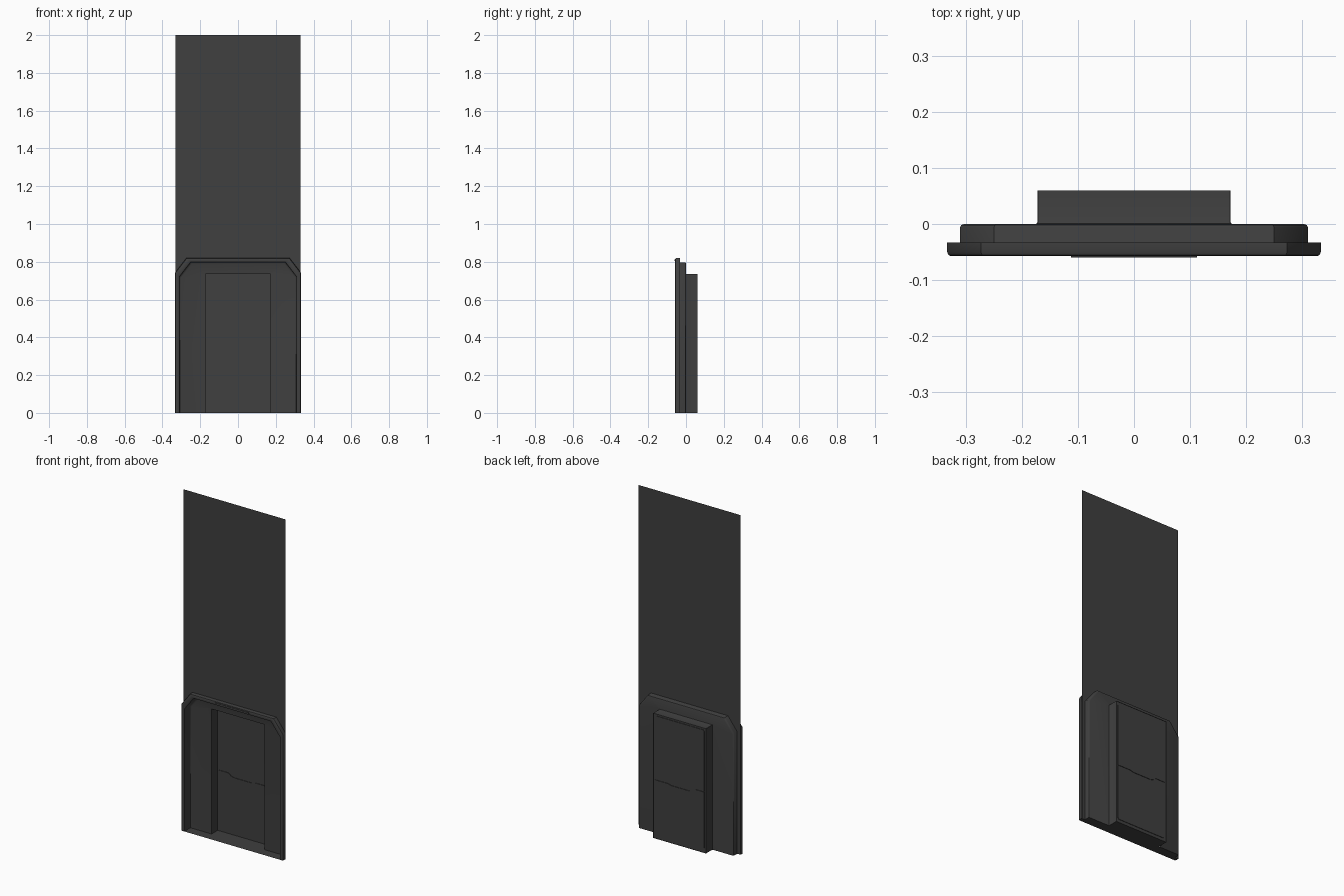
import bpy, bmesh

if "Cube" in bpy.data.objects:
    bpy.data.objects.remove(bpy.data.objects["Cube"])

mat = bpy.data.materials.new("dark_grey")
mat.diffuse_color = (0.05, 0.05, 0.05, 1)
mat.use_nodes = True
mat.node_tree.nodes["Principled BSDF"].inputs["Base Color"].default_value = mat.diffuse_color


def make(name, verts, faces, smooth=False, fix=True):
    me = bpy.data.meshes.new(name)
    me.from_pydata(verts, [], faces)
    if fix:
        bm = bmesh.new()
        bm.from_mesh(me)
        bmesh.ops.recalc_face_normals(bm, faces=bm.faces)
        bm.to_mesh(me)
        bm.free()
    me.materials.append(mat)
    ob = bpy.data.objects.new(name, me)
    bpy.context.collection.objects.link(ob)
    if smooth:
        bpy.ops.object.select_all(action='DESELECT')
        bpy.context.view_layer.objects.active = ob
        ob.select_set(True)
        bpy.ops.object.shade_smooth_by_angle(angle=0.7)
    return ob


def arch(w, h, cx, cz, y):
    """Open arch outline with chamfered upper corners, left foot to right foot."""
    half = [(-w, 0), (-w, h - cz), (-w + cx, h)]
    pts = half + [(-x, z) for x, z in reversed(half)]
    return [(x, y, z) for x, z in pts]


def loft(name, sections):
    n = len(sections[0])
    verts = [p for s in sections for p in s]
    faces = [(i * n + j, i * n + j + 1, (i + 1) * n + j + 1, (i + 1) * n + j)
             for i in range(len(sections) - 1) for j in range(n - 1)]
    return make(name, verts, faces, True)


def prism(name, pts, y0, y1):
    n = len(pts)
    verts = [(x, y, z) for y in (y0, y1) for x, z in pts]
    faces = [tuple(range(n)), tuple(range(2 * n - 1, n - 1, -1))]
    faces += [(i, (i + 1) % n, n + (i + 1) % n, n + i) for i in range(n)]
    return make(name, verts, faces)


# Surround: raised rim, recess wall and back of the recess
CX, CZ = 0.06, 0.077
rings = [(0.333, 0.820, -0.033), (0.333, 0.820, -0.050), (0.331, 0.818, -0.055),
         (0.327, 0.814, -0.057), (0.316, 0.803, -0.057), (0.311, 0.798, -0.054),
         (0.310, 0.797, -0.050), (0.310, 0.797, -0.006), (0.308, 0.795, -0.002),
         (0.303, 0.790, 0.000)]
sections = [arch(w, h, CX, CZ, y) for w, h, y in rings]
# Alcove jambs continue the recess back towards the door
sections += [arch(w, h, 0.001, 0.001, y) for w, h, y in
             [(0.176, 0.739, 0.0), (0.173, 0.736, 0.001), (0.172, 0.735, 0.004), (0.172, 0.735, 0.06)]]
loft("door_surround", sections)

# Floor following the footprint
half = [(0.327, -0.057), (0.333, -0.050), (0.333, -0.033), (0.310, -0.033),
        (0.310, -0.006), (0.303, 0.0), (0.172, 0.0), (0.172, 0.06)]
foot = half + [(-x, y) for x, y in reversed(half)]
make("floor", [(x, y, 0) for x, y in foot], [tuple(range(len(foot)))], fix=False)

# Tall wall sheet with an arch cut-out behind the rim
WY = -0.033
hole = arch(0.31, 0.797, CX, CZ, WY)
wall = [(0.332, WY, 0), (0.332, WY, 2), (-0.332, WY, 2), (-0.332, WY, 0)] + hole
make("wall_sheet", wall, [tuple(range(len(wall) - 1, -1, -1))], fix=False)

# Door backing sheet and two interlocking panels
make("door_backing", [(-0.172, 0.057, 0), (0.172, 0.057, 0), (0.172, 0.057, 0.735), (-0.172, 0.057, 0.735)],
     [(0, 1, 2, 3)], fix=False)
seam = [(-0.16, 0.36), (-0.10, 0.36), (-0.085, 0.347), (-0.065, 0.341),
        (0.055, 0.341), (0.075, 0.347), (0.16, 0.347)]
G = 0.002
upper = [(x, z + G) for x, z in seam] + [(0.16, 0.715), (0.152, 0.723), (-0.152, 0.723), (-0.16, 0.715)]
lower = [(x, z - G) for x, z in seam] + [(0.16, 0.028), (0.152, 0.02), (-0.152, 0.02), (-0.16, 0.028)]
prism("door_panel_upper", upper, 0.054, 0.06)
prism("door_panel_lower", lower, 0.054, 0.06)

# Thin strip on the front of the lintel
prism("lintel_strip", [(-0.112, 0.805), (0.112, 0.805), (0.112, 0.813), (-0.112, 0.813)], -0.06, -0.056)
